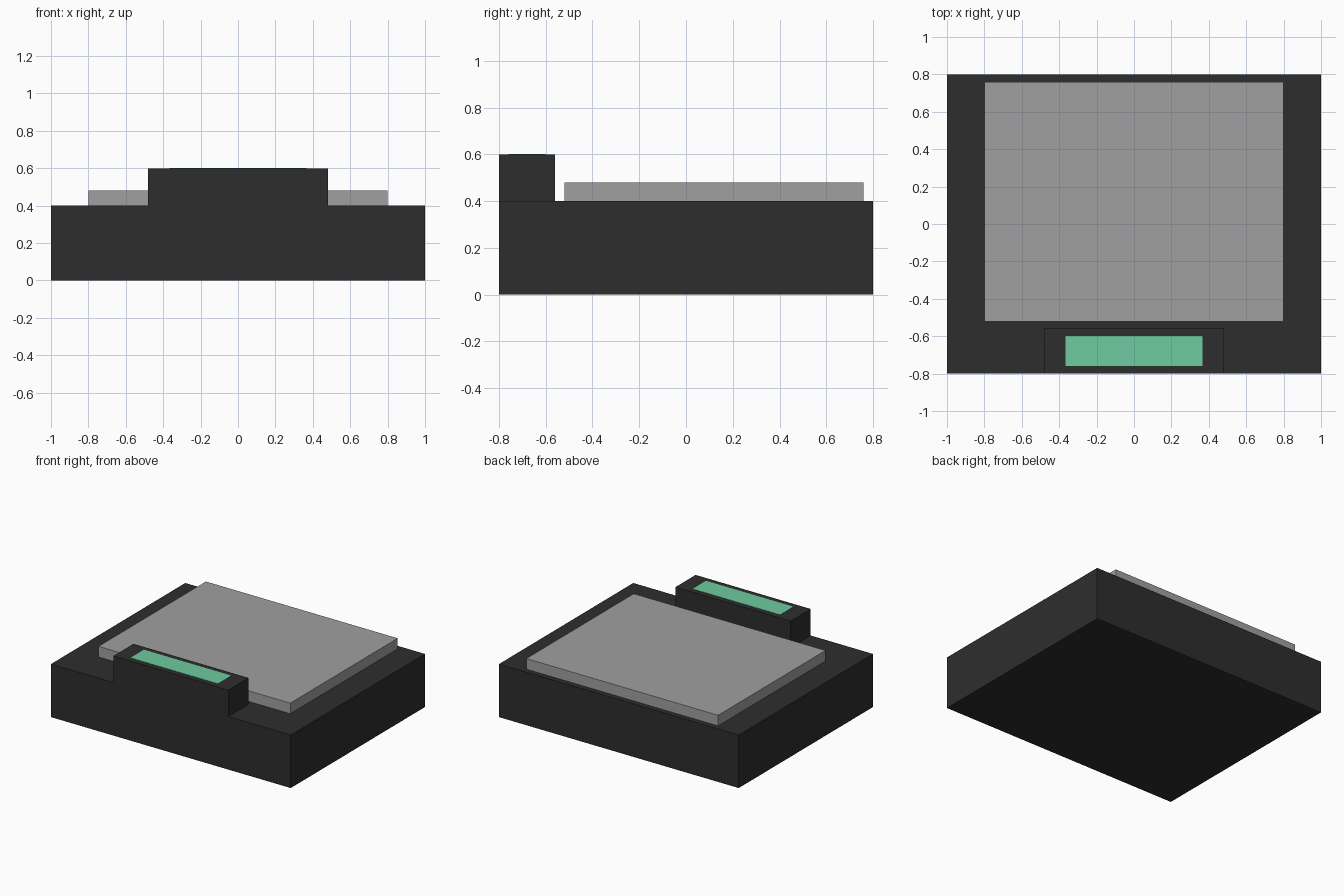
import bpy
import bmesh
from mathutils import Vector

cube = bpy.data.objects.get("Cube")
if cube:
    bpy.data.objects.remove(cube, do_unlink=True)


def material(name, rgb):
    mat = bpy.data.materials.new(name)
    mat.use_nodes = True
    color = (*rgb, 1.0)
    mat.diffuse_color = color
    mat.node_tree.nodes["Principled BSDF"].inputs["Base Color"].default_value = color
    return mat


def box(name, low, high, mat):
    """Axis-aligned box between two opposite corners."""
    low, high = Vector(low), Vector(high)
    bm = bmesh.new()
    bmesh.ops.create_cube(bm, size=1)
    bmesh.ops.scale(bm, vec=high - low, verts=bm.verts)
    bmesh.ops.translate(bm, vec=(low + high) / 2, verts=bm.verts)
    mesh = bpy.data.meshes.new(name)
    bm.to_mesh(mesh)
    bm.free()
    mesh.materials.append(mat)
    obj = bpy.data.objects.new(name, mesh)
    bpy.context.scene.collection.objects.link(obj)
    return obj


charcoal = material("charcoal", (0.027, 0.027, 0.027))
grey = material("plate_grey", (0.35, 0.352, 0.356))
green = material("display_green", (0.156, 0.597, 0.352))

# Main body and the raised housing at its front edge
box("body", (-1, -0.8, 0), (1, 0.8, 0.4), charcoal)
box("display_housing", (-0.48, -0.8, 0.4), (0.48, -0.56, 0.6), charcoal)

# Weighing plate behind the housing
box("top_plate", (-0.8, -0.52, 0.4), (0.8, 0.76, 0.48), grey)

# Thin display on top of the housing
box("display", (-0.365, -0.76, 0.599), (0.365, -0.6, 0.602), green)
